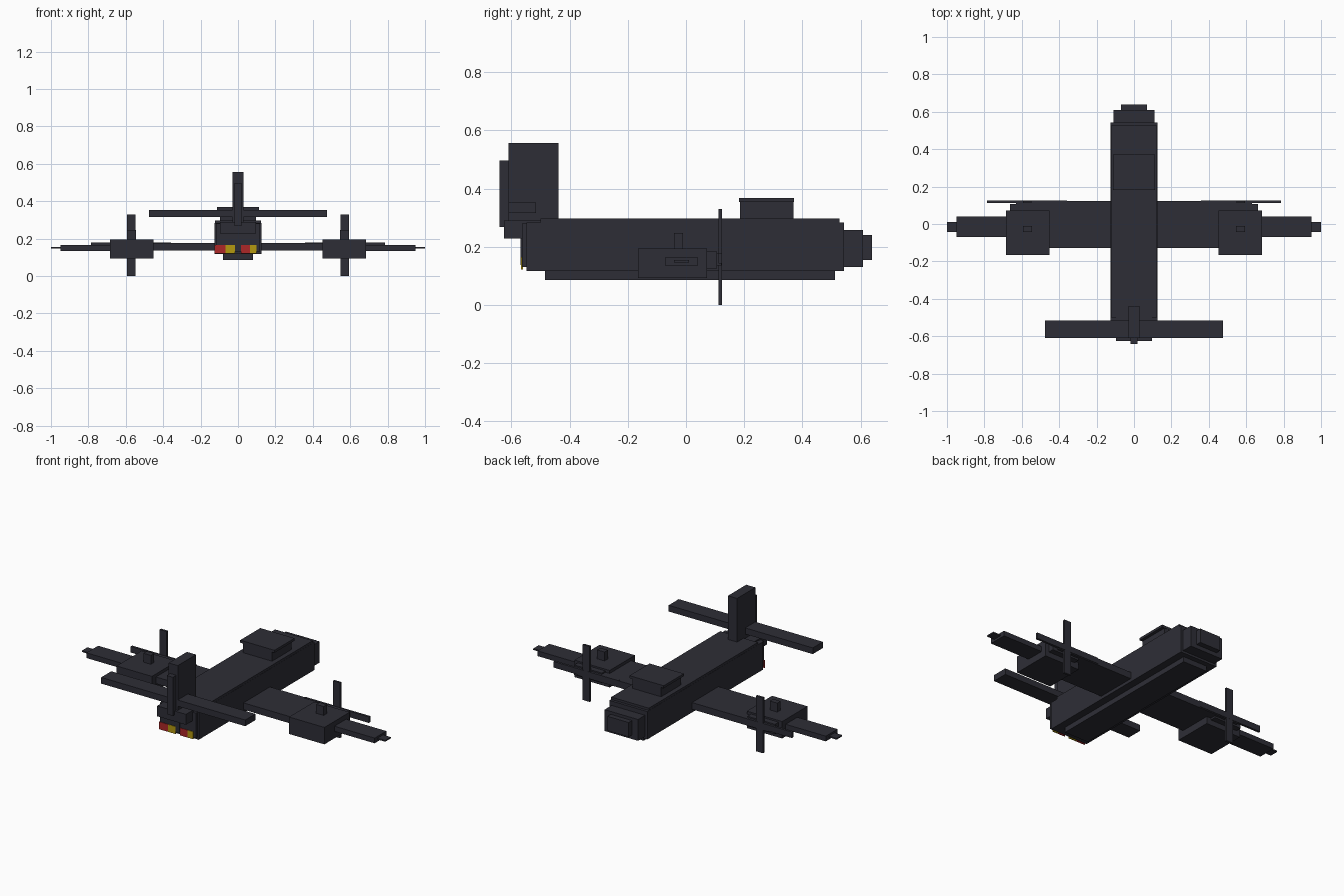
import bpy, bmesh
from mathutils import Vector


def material(name, rgb):
    m = bpy.data.materials.new(name)
    m.diffuse_color = (*rgb, 1)
    return m


DARK = material("charcoal", (0.027, 0.027, 0.037))
RED = material("red", (0.42, 0.02, 0.02))
YELLOW = material("yellow", (0.46, 0.32, 0.005))


def box(name, x, y, z, mat=DARK):
    """Box from (min, max) ranges on each axis."""
    lo, hi = Vector((x[0], y[0], z[0])), Vector((x[1], y[1], z[1]))
    bm = bmesh.new()
    bmesh.ops.create_cube(bm, size=1)
    for v in bm.verts:
        v.co = Vector(a * b for a, b in zip(v.co, hi - lo)) + (lo + hi) / 2
    me = bpy.data.meshes.new(name)
    bm.to_mesh(me)
    bm.free()
    me.materials.append(mat)
    ob = bpy.data.objects.new(name, me)
    bpy.context.collection.objects.link(ob)
    return ob


def centred(name, half, y, z):
    return box(name, (-half, half), y, z)


def pair(name, x, y, z):
    box(name + "_right", x, y, z)
    box(name + "_left", (-x[1], -x[0]), y, z)


# Fuselage, stepped at the belly, roof and both ends
centred("fuselage", 0.125, (-0.548, 0.543), (0.117, 0.283))
centred("fuselage_roof", 0.124, (-0.5, 0.527), (0.28, 0.297))
centred("belly", 0.08, (-0.485, 0.513), (0.086, 0.12))
centred("nose_block", 0.11, (0.53, 0.609), (0.13, 0.257))
centred("nose_tip", 0.07, (0.60, 0.64), (0.154, 0.24))
centred("canopy", 0.095, (0.185, 0.37), (0.29, 0.355))
centred("canopy_roof", 0.113, (0.182, 0.371), (0.353, 0.368))

# Tail
centred("tail_slab", 0.118, (-0.564, -0.54), (0.13, 0.28))
centred("tail_block", 0.095, (-0.626, -0.5), (0.228, 0.29))
centred("fin", 0.03, (-0.61, -0.438), (0.285, 0.557))
centred("rudder", 0.02, (-0.642, -0.60), (0.267, 0.497))
centred("tailplane", 0.475, (-0.61, -0.515), (0.315, 0.352))
centred("tail_post", 0.014, (-0.569, -0.55), (0.137, 0.232))

# Red and yellow stripes across the tail end
edges = [-0.125, -0.066, -0.015, 0.015, 0.064, 0.1]
for i, mat in ((0, RED), (1, YELLOW), (3, RED), (4, YELLOW)):
    box("tail_stripe_%d" % i, edges[i:i + 2], (-0.567, -0.56), (0.121, 0.165), mat)

# Wings
pair("inner_wing", (0.10, 0.63), (-0.127, 0.122), (0.136, 0.176))
pair("outer_wing", (0.66, 0.95), (-0.07, 0.04), (0.134, 0.165))
pair("wing_tip", (0.94, 1.0), (-0.042, 0.01), (0.146, 0.154))

# Engines and four-bladed propellers
pair("nacelle", (0.452, 0.685), (-0.165, 0.073), (0.093, 0.194))
pair("engine_front", (0.48, 0.662), (0.06, 0.107), (0.125, 0.184))
pair("exhaust_stub", (0.545, 0.594), (-0.042, -0.011), (0.19, 0.247))
pair("upright_blade", (0.548, 0.594), (0.111, 0.124), (0.0, 0.33))
pair("level_blade", (0.358, 0.785), (0.111, 0.1245), (0.142, 0.178))
